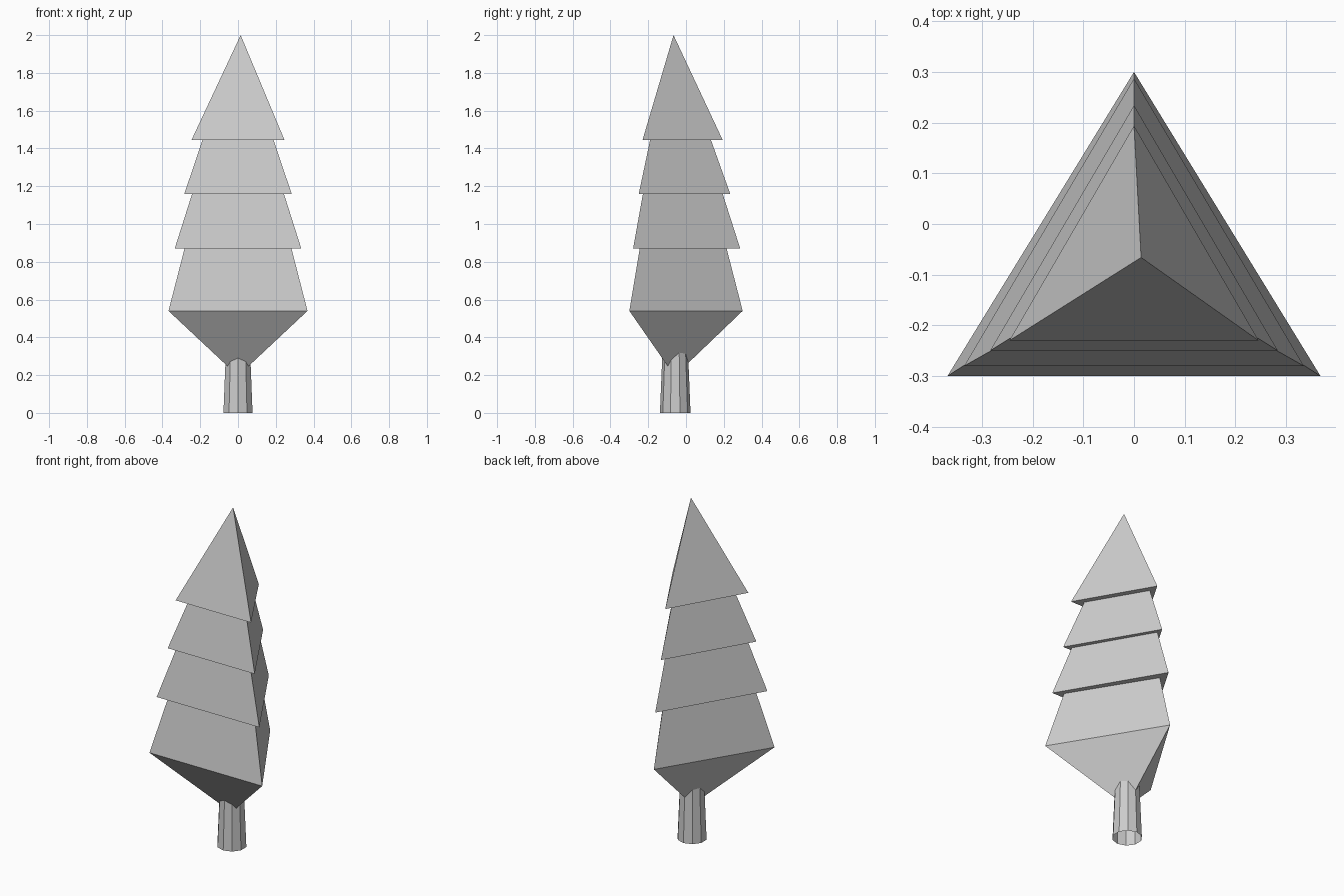
import bpy
import math

if "Cube" in bpy.data.objects:
    bpy.data.objects.remove(bpy.data.objects["Cube"])


def add_mesh(name, verts, faces):
    mesh = bpy.data.meshes.new(name)
    mesh.from_pydata(verts, [], faces)
    mesh.update()
    obj = bpy.data.objects.new(name, mesh)
    bpy.context.collection.objects.link(obj)
    return obj


# Foliage: triangular rings from bottom to top (z, half width, front y, back y)
rings = [
    (0.54, 0.368, -0.30, 0.30),
    (0.87, 0.283, -0.245, 0.215), (0.87, 0.335, -0.28, 0.287),
    (1.16, 0.243, -0.228, 0.194), (1.16, 0.284, -0.25, 0.234),
    (1.445, 0.188, -0.19, 0.132), (1.445, 0.246, -0.23, 0.194),
]
verts = []
for z, w, front, back in rings:
    verts += [(-w, front, z), (w, front, z), (0, back, z)]
bottom = len(verts)
verts.append((0, -0.06, 0.195))
tip = len(verts)
verts.append((0.014, -0.066, 2.0))

faces = []
last = 3 * (len(rings) - 1)
for i in range(3):
    j = (i + 1) % 3
    faces.append((bottom, j, i))
    for k in range(0, last, 3):
        faces.append((k + i, k + j, k + 3 + j, k + 3 + i))
    faces.append((last + i, last + j, tip))
add_mesh("foliage", verts, faces)

# Trunk: tapered ten-sided tube, open at the base, ending inside the foliage
N = 10
verts = []
for z, r in ((0.0, 0.081), (0.34, 0.067)):
    for i in range(N):
        a = math.pi / 2 + 2 * math.pi * i / N
        verts.append((r * math.cos(a), -0.057 + r * math.sin(a), z))
faces = [(i, (i + 1) % N, N + (i + 1) % N, N + i) for i in range(N)]
add_mesh("trunk", verts, faces)
